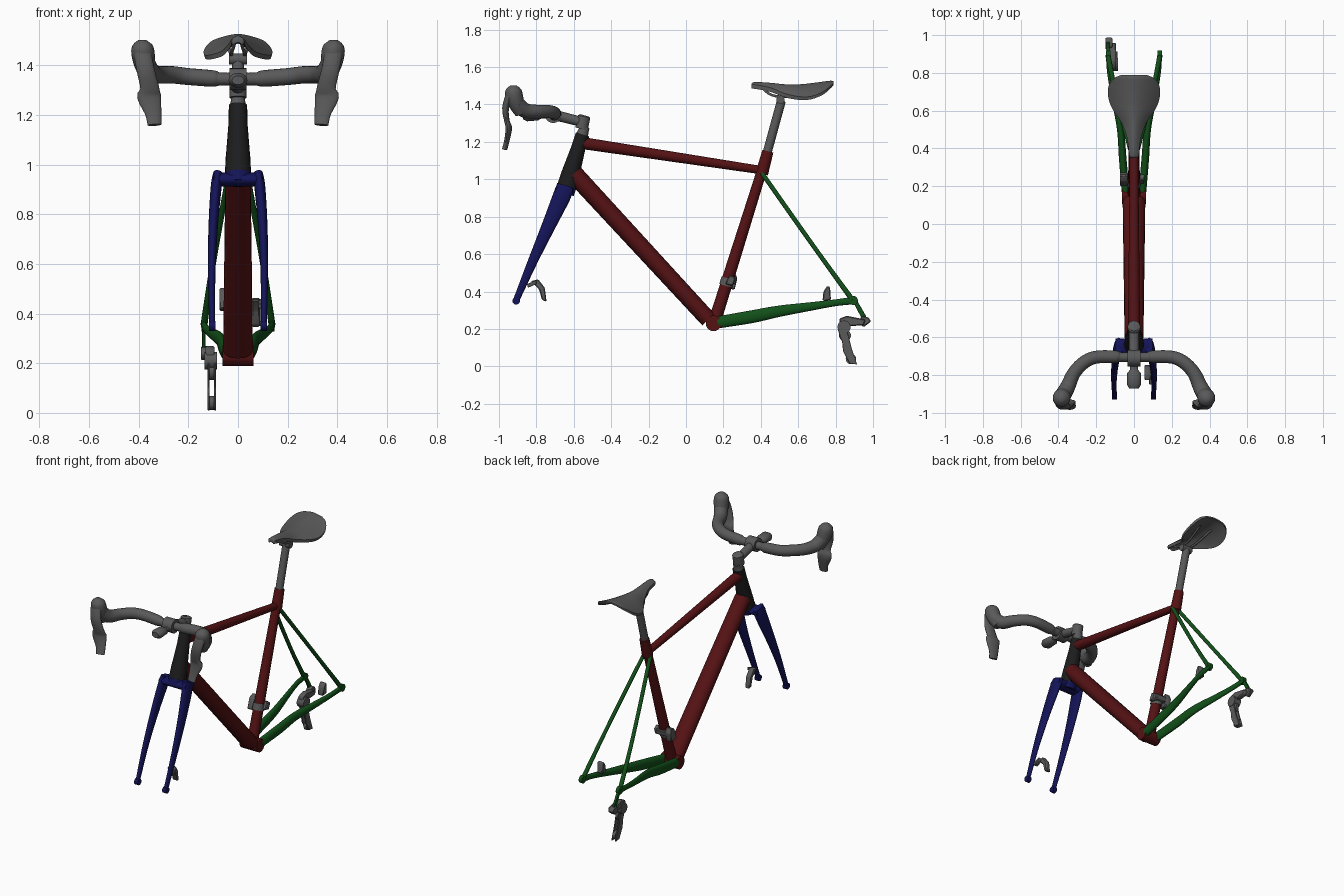
import bpy, bmesh, math
from mathutils import Vector, Matrix

cube = bpy.data.objects.get("Cube")
if cube:
    bpy.data.objects.remove(cube, do_unlink=True)


def material(name, color):
    m = bpy.data.materials.new(name)
    m.use_nodes = True
    m.diffuse_color = (*color, 1)
    m.node_tree.nodes["Principled BSDF"].inputs["Base Color"].default_value = (*color, 1)
    return m


RED = material("dark red", (.09, .006, .007))
GREEN = material("dark green", (.006, .08, .01))
BLUE = material("dark blue", (.007, .007, .1))
BLACK = material("black", (.012, .012, .012))
GREY = material("grey", (.1, .1, .1))


def finish(name, bm, mat):
    bmesh.ops.recalc_face_normals(bm, faces=bm.faces)
    mesh = bpy.data.meshes.new(name)
    bm.to_mesh(mesh)
    bm.free()
    mesh.materials.append(mat)
    ob = bpy.data.objects.new(name, mesh)
    bpy.context.collection.objects.link(ob)
    bpy.ops.object.select_all(action='DESELECT')
    ob.select_set(True)
    bpy.context.view_layer.objects.active = ob
    bpy.ops.object.shade_smooth_by_angle(angle=math.radians(40))
    return ob


def spline(pts, steps):
    """Catmull-Rom through points that carry their radii."""
    out = []
    for i in range(len(pts) - 1):
        p = [Vector(pts[min(max(i + k, 0), len(pts) - 1)]) for k in (-1, 0, 1, 2)]
        for j in range(steps):
            t = j / steps
            out.append(.5 * (2 * p[1] + (p[2] - p[0]) * t
                             + (2 * p[0] - 5 * p[1] + 4 * p[2] - p[3]) * t * t
                             + (3 * p[1] - p[0] - 3 * p[2] + p[3]) * t ** 3))
    return out + [Vector(pts[-1])]


def loft(bm, rings):
    for a, b in zip(rings, rings[1:]):
        for i in range(len(a)):
            j = (i + 1) % len(a)
            bm.faces.new((a[i], a[j], b[j], b[i]))
    bm.faces.new(rings[0])
    bm.faces.new(rings[-1])


def tube(name, mat, pts, steps=1, ref=(1, 0, 0), n=20):
    """Sweep an ellipse; each point is x, y, z, radius across, radius in depth."""
    pts = [tuple(p) if len(p) == 5 else (*p, p[3]) for p in pts]
    pts = spline(pts, steps)
    bm, rings, side = bmesh.new(), [], Vector(ref)
    for i, p in enumerate(pts):
        t = (pts[min(i + 1, len(pts) - 1)] - pts[max(i - 1, 0)])[:3]
        t = Vector(t).normalized()
        side = (side - t * side.dot(t)).normalized()
        up = t.cross(side)
        c = Vector(p[:3])
        angles = [2 * math.pi * k / n for k in range(n)]
        rings.append([bm.verts.new(c + side * p[3] * math.cos(a) + up * p[4] * math.sin(a))
                      for a in angles])
    loft(bm, rings)
    return finish(name, bm, mat)


def plate(name, mat, profile, x0, x1, bevel=.005):
    """Extrude a y-z outline between two x positions."""
    bm = bmesh.new()
    face = bm.faces.new([bm.verts.new((x0, y, z)) for y, z in profile])
    new = bmesh.ops.extrude_face_region(bm, geom=[face])["geom"]
    bmesh.ops.translate(bm, vec=(x1 - x0, 0, 0),
                        verts=[v for v in new if isinstance(v, bmesh.types.BMVert)])
    bmesh.ops.bevel(bm, geom=bm.edges[:], offset=bevel, segments=1, affect='EDGES')
    return finish(name, bm, mat)


def axle(name, mat, x0, x1, y, z, r):
    return tube(name, mat, [(x0, y, z, r), (x1, y, z, r)], ref=(0, 0, 1))


# Main frame
tube("head_tube", BLACK, [(0, -.637, .96, .053), (0, -.62, 1.02, .05),
                          (0, -.575, 1.17, .038), (0, -.553, 1.24, .037)])
tube("top_tube", RED, [(0, -.55, 1.193, .032), (0, .41, 1.048, .022)])
tube("down_tube", RED, [(0, -.6, 1.03, .05, .05), (0, .12, .25, .06, .045)])
tube("seat_tube", RED, [(0, .15, .23, .034), (0, .41, 1.06, .027)])
tube("seat_collar", RED, [(0, .405, 1.03, .034), (0, .438, 1.15, .03)])
axle("bottom_bracket", RED, -.063, .063, .148, .23, .042)

# Rear stays and dropouts
for s, side in ((1, "left"), (-1, "right")):
    tube(side + "_seat_stay", GREEN, [(s * .022, .405, 1.035, .012), (s * .066, .57, .8, .012),
                                      (s * .105, .73, .575, .012), (s * .137, .89, .355, .014)], 4)
    tube(side + "_chain_stay", GREEN, [(s * .045, .17, .235, .02, .032), (s * .06, .35, .265, .02, .034),
                                       (s * .072, .5, .295, .018, .03), (s * .108, .68, .322, .014, .022),
                                       (s * .13, .8, .34, .012, .018), (s * .138, .9, .352, .011, .02)], 5)
    axle(side + "_rear_dropout", GREEN, s * .125, s * .148, .895, .352, .024)
plate("derailleur_hanger", GREEN, [(.885, .36), (.91, .36), (.965, .265), (.94, .255)], -.145, -.13, .002)

# Fork
tube("fork_crown", BLUE, [(-.098, -.652, .94, .028, .045), (.098, -.652, .94, .028, .045)],
     ref=(0, 0, 1))
tube("crown_race", BLUE, [(0, -.65, .925, .052), (0, -.638, .965, .053)])
for s, side in ((1, "left"), (-1, "right")):
    tube(side + "_fork_leg", BLUE, [(s * .08, -.645, .965, .02, .045), (s * .088, -.664, .91, .022, .048),
                                    (s * .1, -.735, .75, .019, .037), (s * .106, -.82, .56, .015, .026),
                                    (s * .104, -.905, .36, .012, .017)], 4)
    axle(side + "_fork_tip", BLUE, s * .09, s * .117, -.908, .35, .02)

# Stem, spacers and handlebar unit
tube("headset_spacers", GREY, [(0, -.556, 1.235, .033), (0, -.548, 1.26, .028),
                               (0, -.542, 1.28, .028)])
tube("stem_clamp", GREY, [(0, -.558, 1.27, .034), (0, -.545, 1.335, .034), (0, -.543, 1.342, .024)])
tube("stem", GREY, [(0, -.55, 1.305, .026), (0, -.7, 1.343, .028)])
axle("bar_clamp", GREY, -.035, .035, -.71, 1.345, .044)
tube("bar_unit_mount", GREY, [(0, -.72, 1.335, .022, .012), (0, -.8, 1.34, .022, .012)])
tube("bar_unit", GREY, [(0, -.77, 1.34, .02, .012), (0, -.79, 1.34, .036, .025),
                        (0, -.85, 1.34, .038, .03), (0, -.872, 1.34, .024, .018)])

# Handlebar halves with hoods and levers
for s, side in ((1, "left"), (-1, "right")):
    tube(side + "_handlebar", GREY, [(0, -.705, 1.345, .026), (s * .07, -.705, 1.345, .026),
                                     (s * .1, -.703, 1.347, .033), (s * .2, -.705, 1.355, .034),
                                     (s * .265, -.733, 1.362, .035), (s * .318, -.79, 1.362, .036),
                                     (s * .35, -.86, 1.368, .04), (s * .375, -.905, 1.405, .043)],
         5, ref=(0, 0, 1))
    tube(side + "_hood", GREY, [(s * .365, -.885, 1.35, .028), (s * .375, -.905, 1.4, .042),
                                (s * .383, -.92, 1.45, .047), (s * .385, -.922, 1.482, .04),
                                (s * .385, -.922, 1.502, .016)], 3)
    tube(side + "_brake_lever", GREY, [(s * .385, -.945, 1.45, .036, .02), (s * .372, -.965, 1.38, .036, .018),
                                       (s * .356, -.957, 1.31, .038, .014), (s * .358, -.947, 1.275, .049, .016),
                                       (s * .342, -.957, 1.21, .034, .014), (s * .336, -.97, 1.16, .028, .014)], 3)

# Seat post and saddle
tube("seat_post", GREY, [(0, .425, 1.11, .024), (0, .51, 1.42, .024)])
axle("saddle_clamp", GREY, -.037, .037, .505, 1.425, .022)
for s, side in ((1, "left"), (-1, "right")):
    tube(side + "_saddle_rail", GREY, [(s * .012, .4, 1.495, .007), (s * .026, .46, 1.45, .007),
                                       (s * .028, .56, 1.445, .007), (s * .045, .7, 1.495, .007)], 4, n=10)

# Saddle shell: y, half width, crown height, edge drop, thickness
stations = [(.35, .016, 1.508, .008, .015), (.365, .026, 1.52, .014, .022), (.45, .036, 1.516, .026, .022),
            (.53, .064, 1.508, .05, .02), (.61, .115, 1.508, .066, .018), (.67, .136, 1.514, .07, .016),
            (.73, .135, 1.522, .055, .016), (.77, .108, 1.527, .03, .014), (.788, .07, 1.525, .012, .01)]
bm, rings = bmesh.new(), []
for y, w, z, drop, thick in spline(stations, 4):
    top = [(w * u / 8, z - drop * abs(u / 8) ** 1.6) for u in range(-8, 9)]
    under = [(x * .97, h - thick) for x, h in reversed(top)]
    rings.append([bm.verts.new((x, y, h)) for x, h in top + under])
loft(bm, rings)
finish("saddle", bm, GREY)

# Front shifting mechanism on the seat tube
tube("front_shifter_band", GREY, [(0, .213, .43, .037), (0, .225, .47, .036)])
plate("front_shifter_body", GREY, [(.2, .42), (.26, .41), (.275, .47), (.26, .505), (.225, .49)], -.075, -.035)
plate("front_shifter_arm", GREY, [(.21, .44), (.25, .43), (.265, .47), (.235, .49)], .03, .055)
plate("front_shifter_link", GREY, [(.235, .44), (.265, .44), (.27, .475), (.245, .475)], -.05, .04)

# Disc calipers on the left side
plate("front_caliper", GREY, [(-.83, .455), (-.79, .465), (-.755, .42), (-.745, .345),
                              (-.77, .355), (-.785, .41)], .055, .088)
plate("front_caliper_mount", GREY, [(-.85, .44), (-.8, .46), (-.8, .44), (-.845, .42)], .08, .108, .002)
plate("rear_caliper", GREY, [(.73, .35), (.775, .355), (.77, .425), (.755, .43), (.735, .4)], .075, .115)

# Rear shifting mechanism with two pulleys in a cage
plate("rear_shifter_knuckle", GREY, [(.92, .235), (.95, .21), (.99, .24), (.975, .262), (.94, .27)], -.15, -.115)
plate("rear_shifter_body", GREY, [(.82, .255), (.86, .27), (.96, .25), (.95, .22), (.88, .215), (.82, .225)],
      -.13, -.095)
axle("rear_shifter_pivot", GREY, -.135, -.085, .845, .21, .035)
for i, x in enumerate((-.122, -.096)):
    plate(f"cage_plate_{i + 1}", GREY, [(.81, .2), (.85, .215), (.87, .16), (.885, .1), (.915, .01), (.875, .015),
                                        (.84, .08), (.835, .13)], x, x + .008, .002)
for name, y, z, r in (("upper_pulley", .85, .165, .032), ("lower_pulley", .882, .04, .028)):
    axle(name, GREY, -.114, -.096, y, z, r)
